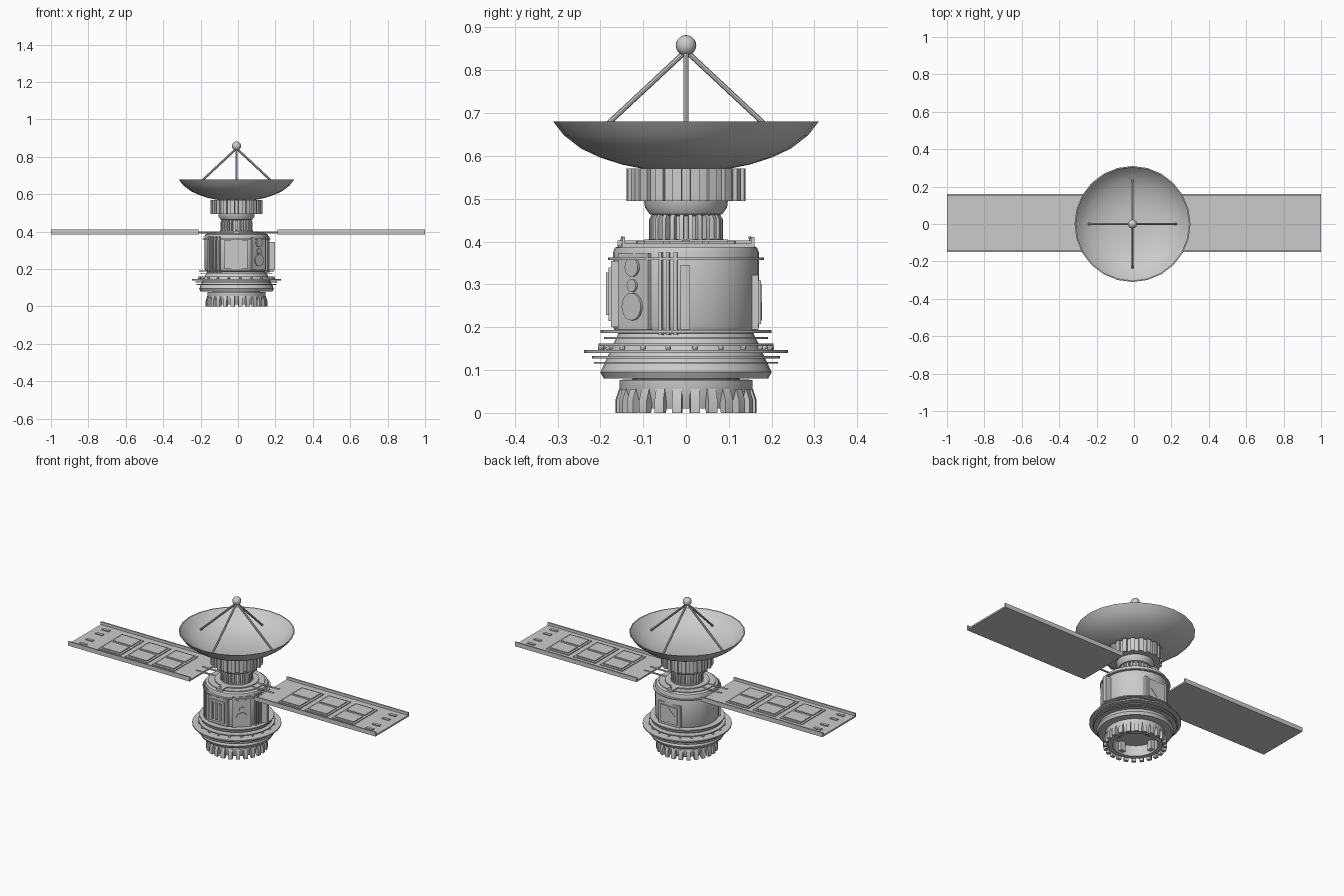
import bpy, bmesh
from math import pi, sin, cos, radians
from mathutils import Matrix, Vector

if "Cube" in bpy.data.objects:
    bpy.data.objects.remove(bpy.data.objects["Cube"])

CX = -0.008  # axis of the central body


def finish(name, bm, x=CX, angle=35):
    bmesh.ops.recalc_face_normals(bm, faces=bm.faces[:])
    me = bpy.data.meshes.new(name)
    bm.to_mesh(me)
    bm.free()
    ob = bpy.data.objects.new(name, me)
    bpy.context.collection.objects.link(ob)
    ob.location.x = x
    bpy.ops.object.select_all(action='DESELECT')
    ob.select_set(True)
    bpy.context.view_layer.objects.active = ob
    bpy.ops.object.shade_smooth_by_angle(angle=radians(angle))
    return ob


def lathe(name, profile, n=32, closed=False):
    bm = bmesh.new()
    rings = []
    for r, z in profile:
        if r == 0:
            rings.append([bm.verts.new((0, 0, z))] * n)
        else:
            rings.append([bm.verts.new((r * cos(2*pi*i/n), r * sin(2*pi*i/n), z)) for i in range(n)])
    pairs = list(zip(rings, rings[1:])) + ([(rings[-1], rings[0])] if closed else [])
    for a, b in pairs:
        for i in range(n):
            j = (i + 1) % n
            bm.faces.new(list(dict.fromkeys((a[i], a[j], b[j], b[i]))))
    return finish(name, bm)


def box(bm, lo, hi, m=Matrix()):
    lo, hi = Vector(lo), Vector(hi)
    t = Matrix.Translation((lo + hi) / 2) @ Matrix.Diagonal((*(hi - lo), 1))
    bmesh.ops.create_cube(bm, size=1, matrix=m @ t)


def rod(bm, a, b, r, n=8):
    a, b = Vector(a), Vector(b)
    q = (b - a).to_track_quat('Z', 'Y').to_matrix().to_4x4()
    bmesh.ops.create_cone(bm, cap_ends=True, segments=n, radius1=r, radius2=r, depth=(b - a).length,
                          matrix=Matrix.Translation((a + b) / 2) @ q)


def turn(deg):
    return Matrix.Rotation(radians(deg), 4, 'Z')


def radial_prisms(name, profile, width, count):
    """(r, z) outline given a tangential width, repeated around the axis"""
    bm = bmesh.new()
    for k in range(count):
        m = turn(360 * (k + .5) / count)
        s = [[bm.verts.new(m @ Vector((r, y, z))) for r, z in profile] for y in (-width/2, width/2)]
        bm.faces.new(s[0])
        bm.faces.new(s[1][::-1])
        for i in range(len(profile)):
            j = (i + 1) % len(profile)
            bm.faces.new((s[0][i], s[0][j], s[1][j], s[1][i]))
    return finish(name, bm)


# Engine skirt: open ring with flared teeth
lathe("skirt_ring", [(.118, .01), (.118, .079), (.155, .077), (.155, .05), (.142, .01)], 24, True)
radial_prisms("skirt_teeth", [(.135, .056), (.156, .056), (.165, .03), (.165, 0), (.148, 0), (.142, .03)], .022, 24)
bm = bmesh.new()
for k in range(4):
    box(bm, (.095, -.015, .02), (.122, .015, .08), turn(90 * k))
finish("skirt_inner_blocks", bm)

# Main body with conical base
lathe("body", [(0, .072), (.125, .072), (.125, .08), (.192, .08), (.2, .095), (.168, .165), (.158, .185),
               (.165, .19), (.17, .2), (.17, .375), (.166, .386), (.152, .391), (.152, .396),
               (.118, .396), (.118, .402), (0, .402)])
# Flanges around the cone and body
for i, (r, z, h) in enumerate([(.215, .117, .004), (.22, .13, .005), (.238, .143, .007), (.204, .159, .005),
                               (.192, .175, .005), (.2, .19, .006), (.182, .36, .006)]):
    lathe(f"flange_{i}", [(.15, z - h/2), (r, z - h/2), (r, z + h/2), (.15, z + h/2)], 32, True)

# Neck: ribs, bowl and slatted drum
lathe("neck_core", [(0, .4), (.088, .4), (.088, .406), (.07, .406), (.07, .46), (.085, .464), (.096, .48), (.098, .497), (0, .497)])
radial_prisms("neck_ribs", [(.06, .4), (.086, .4), (.086, .452), (.078, .466), (.06, .466)], .01, 24)
lathe("drum", [(0, .495), (.13, .495), (.13, .57), (0, .57)], 24)
radial_prisms("drum_slats", [(.12, .495), (.139, .495), (.139, .57), (.12, .57)], .022, 20)

# Dish, feed ball and four struts
outer = [(0, .568), (.1, .57), (.15, .58), (.2, .596), (.245, .617), (.285, .648), (.31, .68)]
inner = [(.304, .68), (.28, .652), (.242, .623), (.198, .602), (.15, .587), (.1, .577), (0, .574)]
lathe("dish", outer + inner, 24)
bm = bmesh.new()
for k in range(4):
    m = turn(90 * k)
    rod(bm, m @ Vector((.235, 0, .626)), m @ Vector((0, 0, .845)), .006)
finish("feed_struts", bm)
bm = bmesh.new()
bmesh.ops.create_uvsphere(bm, u_segments=16, v_segments=10, radius=.024, matrix=Matrix.Translation((0, 0, .858)))
finish("feed_ball", bm)

# Front louvre panel
bm = bmesh.new()
m = turn(-90)
box(bm, (.155, -.065, .2), (.175, .06, .355), m)
box(bm, (.17, -.05, .215), (.181, .045, .34), m)
for y in (-.032, -.005, .022):
    box(bm, (.175, y - .006, .228), (.187, y + .006, .328), m)
finish("front_panel", bm)

# Gauge plate with three round ports
bm = bmesh.new()
m = turn(-46)
box(bm, (.15, -.05, .195), (.172, .05, .372), m)
for z, r in ((.34, .022), (.297, .015), (.248, .032)):
    rod(bm, m @ Vector((.165, 0, z)), m @ Vector((.178, 0, z)), r, 20)
finish("port_plate", bm)

# Vertical conduits on the sides
bm = bmesh.new()
for a in (-20, -14, -8, -122, -129, -136, -143, -150):
    box(bm, (.16, -.004, .182), (.178, .004, .374), turn(a))
finish("conduits", bm)

# Side equipment slab
bm = bmesh.new()
box(bm, (.165, -.013, .195), (.205, .008, .345))
finish("side_slab", bm)

# Rear hatch with diamond inset
bm = bmesh.new()
m = turn(90)
box(bm, (.14, -.07, .195), (.169, .07, .322), m)
box(bm, (.165, -.055, .208), (.175, .055, .309), m)
d = m @ Matrix.Translation((.174, 0, .258)) @ Matrix.Rotation(pi/4, 4, 'X')
box(bm, (-.004, -.03, -.03), (.003, .03, .03), d)
finish("rear_hatch", bm)

# Small lamps on the cone and stub aerials on the roof
bm = bmesh.new()
for a in range(-30, 330, 18):
    bmesh.ops.create_uvsphere(bm, u_segments=8, v_segments=6, radius=.007,
                              matrix=turn(a) @ Matrix.Translation((.2, 0, .152)))
finish("lamps", bm)
bm = bmesh.new()
for a in (-90, 90):
    m = turn(a)
    rod(bm, m @ Vector((.155, 0, .388)), m @ Vector((.148, 0, .412)), .003, 6)
    box(bm, (.11, -.02, .39), (.16, .02, .402), m)
finish("roof_aerials", bm)

# Solar wings: tray with lips, three split cells, end slots and arms
for name, s in (("right_wing", 1), ("left_wing", -1)):
    bm = bmesh.new()
    m = turn(0 if s > 0 else 180)
    oy = .005 * s
    box(bm, (.21, -.155 + oy, .386), (1, .155 + oy, .395), m)
    for e in (-1, 1):
        y0, y1 = sorted((e * .147 + oy, e * .155 + oy))
        box(bm, (.21, y0, .386), (1, y1, .411), m)
        for y in (.045, .105):
            box(bm, (.91, e*y - .008, .39), (.955, e*y + .008, .401), m)
        rod(bm, m @ Vector((.08, e * .028, .395)), m @ Vector((.25, e * .028, .395)), .005)
    for x in (.41, .585, .76):
        box(bm, (x - .072, -.11, .39), (x + .072, .11, .4), m)
        for y in (-.053, .053):
            box(bm, (x - .06, y - .045, .395), (x + .06, y + .045, .405), m)
    finish(name, bm, 0)
